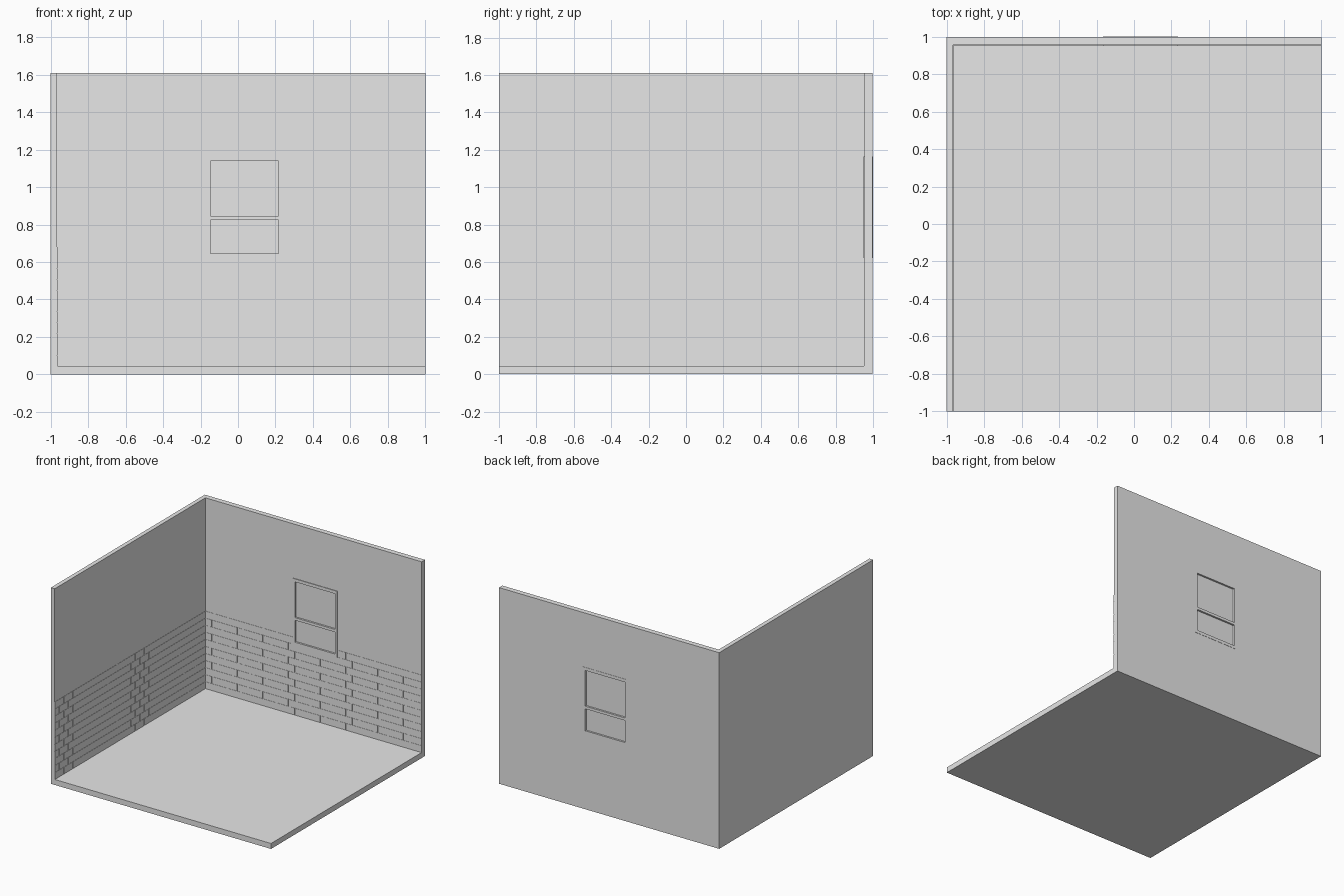
import bpy
import bmesh
from mathutils import Matrix, Vector

cube = bpy.data.objects.get("Cube")
if cube:
    bpy.data.objects.remove(cube, do_unlink=True)

# One plain plaster colour for the whole room
plaster = bpy.data.materials.new("pale_grey")
plaster.use_nodes = True
plaster.diffuse_color = (0.8, 0.8, 0.8, 1)
plaster.node_tree.nodes["Principled BSDF"].inputs["Base Color"].default_value = (0.8, 0.8, 0.8, 1)


def add_box(bm, low, high):
    low, high = Vector(low), Vector(high)
    place = Matrix.Translation((low + high) / 2) @ Matrix.Diagonal((*(high - low), 1))
    bmesh.ops.create_cube(bm, size=1, matrix=place)


def make_boxes(name, boxes):
    bm = bmesh.new()
    for low, high in boxes:
        add_box(bm, low, high)
    mesh = bpy.data.meshes.new(name)
    bm.to_mesh(mesh)
    bm.free()
    mesh.materials.append(plaster)
    obj = bpy.data.objects.new(name, mesh)
    bpy.context.collection.objects.link(obj)
    return obj


TOP, FLOOR = 1.61, 0.045
SIDE_IN, BACK_IN, BACK_OUT = -0.965, 0.955, 0.998
WIN_L, WIN_R, WIN_B, WIN_T = -0.165, 0.235, 0.62, 1.165
PANE_L, PANE_R = -0.148, 0.215

# Floor slab and side wall
make_boxes("floor", [((-1, -1, 0), (1, BACK_OUT, FLOOR))])
make_boxes("side_wall", [((-1, -1, FLOOR), (SIDE_IN, BACK_OUT, TOP))])

# Back wall, with the window opening cut through
wall = make_boxes("back_wall", [((SIDE_IN, BACK_IN, FLOOR), (1, BACK_OUT, TOP))])
cutter = make_boxes("window_cutter", [((WIN_L, 0.9, WIN_B), (WIN_R, 1.1, WIN_T))])
cutter.hide_render = True
cutter.hide_viewport = True
cut = wall.modifiers.new("window_opening", "BOOLEAN")
cut.operation = "DIFFERENCE"
cut.solver = "EXACT"
cut.object = cutter
bpy.context.view_layer.update()
evaluated = wall.evaluated_get(bpy.context.evaluated_depsgraph_get())
cut_mesh = bpy.data.meshes.new_from_object(evaluated)
wall.modifiers.clear()
wall.data = cut_mesh
bpy.data.objects.remove(cutter, do_unlink=True)

# Window frame: two posts and three rails, standing just proud of the wall
FRONT, BACK = 0.95, 1.0
posts = [((l, FRONT, WIN_B), (r, BACK, WIN_T)) for l, r in ((WIN_L, PANE_L), (PANE_R, WIN_R))]
rails = [((PANE_L, FRONT, b), (PANE_R, BACK, t))
         for b, t in ((WIN_B, 0.645), (0.825, 0.847), (1.14, WIN_T))]
make_boxes("window_frame", posts + rails)

# Recessed panes
make_boxes("window_panes", [((PANE_L, 0.965, b), (PANE_R, 0.985, t))
                            for b, t in ((0.645, 0.825), (0.847, 1.14))])

# Brick-bond wall tiles with thin joints
ROWS, ROW_H, TILE_W, JOINT, THICK = 11, 0.058, 0.116, 0.002, 0.002


def tile_spans(start, end, hole=None):
    for row in range(ROWS):
        bottom = FLOOR + row * ROW_H
        top = bottom + ROW_H - JOINT
        left = start - (row % 2) * TILE_W / 2
        while left < end:
            a, b = max(left, start), min(left + TILE_W - JOINT, end)
            pieces = [(a, b)]
            if hole and top > WIN_B:
                pieces = [(a, min(b, hole[0])), (max(a, hole[1]), b)]
            for p, q in pieces:
                if q - p > JOINT:
                    yield p, q, bottom, top
            left += TILE_W


make_boxes("back_wall_tiles", [((p, BACK_IN - THICK, b), (q, BACK_IN, t))
                               for p, q, b, t in tile_spans(SIDE_IN + THICK, 1, (WIN_L, WIN_R))])
make_boxes("side_wall_tiles", [((SIDE_IN, p, b), (SIDE_IN + THICK, q, t))
                               for p, q, b, t in tile_spans(-1, BACK_IN - THICK)])
